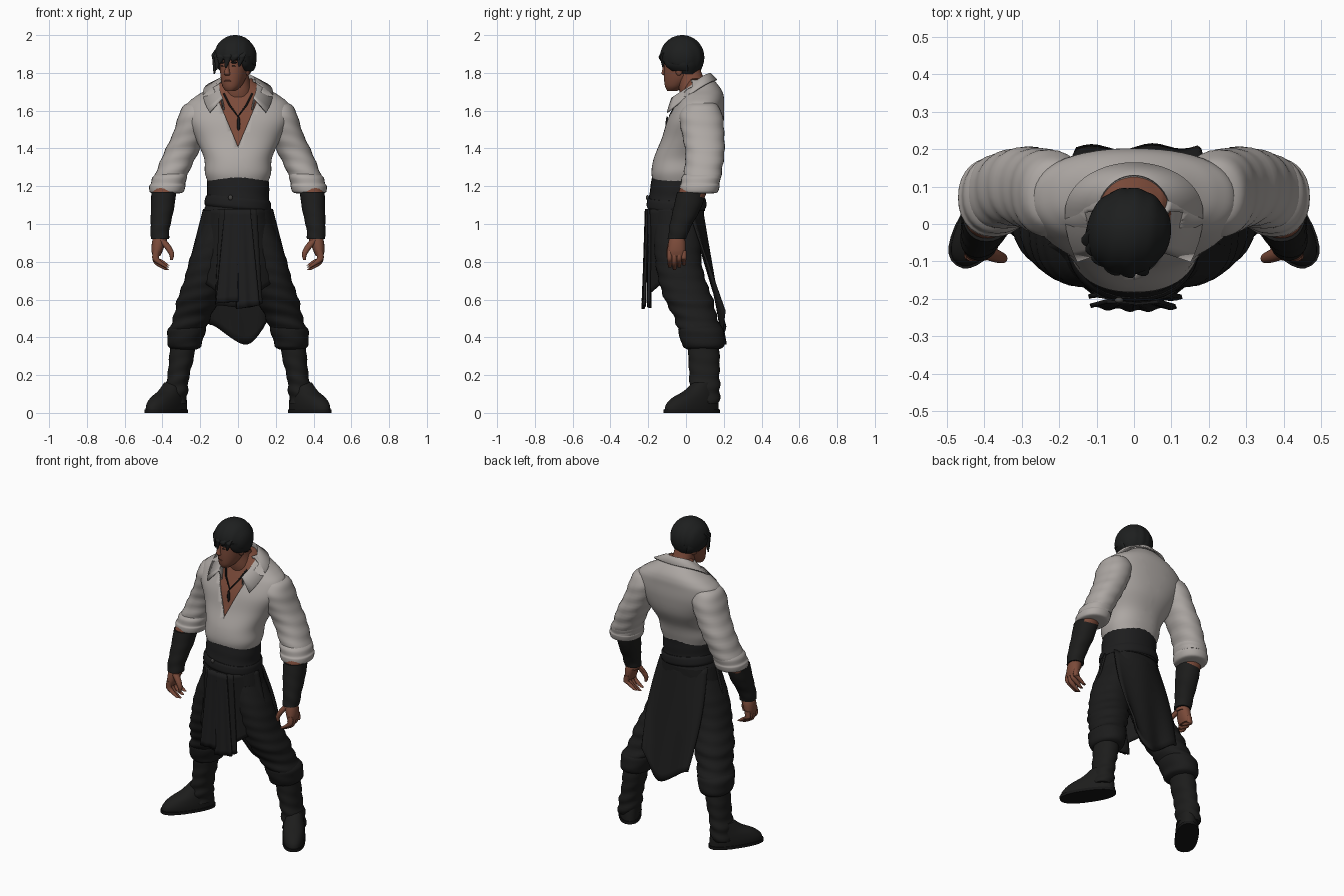
import bpy
import bmesh
from math import sin, cos, pi, radians, copysign
from mathutils import Vector, Matrix

if "Cube" in bpy.data.objects:
    bpy.data.objects.remove(bpy.data.objects["Cube"], do_unlink=True)


def material(name, red, green, blue):
    mat = bpy.data.materials.new(name)
    mat.use_nodes = True
    colour = (red, green, blue, 1)
    mat.diffuse_color = colour
    shader = next(n for n in mat.node_tree.nodes if n.type == "BSDF_PRINCIPLED")
    shader.inputs["Base Color"].default_value = colour
    shader.inputs["Roughness"].default_value = .8
    return mat


SHIRT = material("shirt_grey", .42, .39, .37)
SKIN = material("tan_skin", .2, .07, .042)
LIPS = material("lip_brown", .14, .045, .03)
CLOTH = material("black_cloth", .0115, .0115, .0115)
SASH = material("sash_charcoal", .0125, .0125, .013)
LEATHER = material("boot_leather", .012, .012, .0115)
SOLE = material("dark_sole", .008, .008, .008)
HAIR = material("black_hair", .0125, .0135, .0135)
METAL = material("dull_metal", .06, .058, .055)


def finish(name, bm, mat, solid=0):
    """Turn a bmesh into a smooth-shaded object, with optional thickness."""
    bmesh.ops.recalc_face_normals(bm, faces=bm.faces)
    mesh = bpy.data.meshes.new(name)
    bm.to_mesh(mesh)
    bm.free()
    mesh.materials.append(mat)
    mesh.shade_smooth()
    mesh.set_sharp_from_angle(angle=radians(45))
    obj = bpy.data.objects.new(name, mesh)
    bpy.context.collection.objects.link(obj)
    if solid:
        mod = obj.modifiers.new("thickness", "SOLIDIFY")
        mod.thickness = solid
    return obj


def spline(rings, steps):
    """Smooth curve through a list of (x, y, z, x radius, y radius)."""
    pts = [Vector(r) for r in rings]
    last = len(pts) - 1
    out = []
    for i in range(last):
        a, b, c, d = pts[max(i - 1, 0)], pts[i], pts[i + 1], pts[min(i + 2, last)]
        for s in range(steps):
            t = s / steps
            out.append(b + (c - a) * (t / 2) + (2 * a - 5 * b + 4 * c - d) * (t * t / 2)
                       + (3 * b - a - 3 * c + d) * (t ** 3 / 2))
    return out + [pts[last]]


def loft_mesh(rings, segs=28, steps=6, power=2.2, fold=0, side=1, at=(0, 0), turn=0):
    """Skin stacked level rings, top to bottom; fold adds creases further down."""
    bm = bmesh.new()
    spin = Matrix.Rotation(radians(turn), 3, "Z")
    path = spline(rings, steps)
    rows = []
    for i, (x, y, z, rx, ry) in enumerate(path):
        row = []
        for k in range(segs):
            a = 2 * pi * k / segs
            c, s = cos(a), sin(a)
            crease = 1 + fold * (i / len(path)) * sin(z * 85 + 2 * c + s)
            px = x + max(rx, .002) * crease * copysign(abs(c) ** (2 / power), c)
            py = y + max(ry, .002) * crease * copysign(abs(s) ** (2 / power), s)
            v = spin @ Vector((px, py, z)) + Vector((*at, 0))
            row.append(bm.verts.new((v.x * side, v.y, v.z)))
        rows.append(row)
    for up, low in zip(rows, rows[1:]):
        for k in range(segs):
            n = (k + 1) % segs
            bm.faces.new((up[k], up[n], low[n], low[k]))
    bm.faces.new(rows[0])
    bm.faces.new(rows[-1])
    return bm


def loft(name, mat, rings, **options):
    return finish(name, loft_mesh(rings, **options), mat)


def blob(name, mat, centre, size, at=(0, 0), turn=0):
    bm = bmesh.new()
    bmesh.ops.create_icosphere(bm, subdivisions=3, radius=1)
    spin = Matrix.Rotation(radians(turn), 3, "Z")
    for v in bm.verts:
        local = Vector(p * q + r for p, q, r in zip(v.co, size, centre))
        v.co = spin @ local + Vector((*at, 0))
    return finish(name, bm, mat)


def sheet(rows):
    bm = bmesh.new()
    grid = [[bm.verts.new(p) for p in row] for row in rows]
    for up, low in zip(grid, grid[1:]):
        for k in range(len(up) - 1):
            bm.faces.new((up[k], up[k + 1], low[k + 1], low[k]))
    return bm


def panel(name, mat, corners, bulge=0, tip=0, flare=0, pleat=0, side=1):
    """Hanging cloth between four corners: top left, top right, bottom right, bottom left."""
    tl, tr, br, bl = (Vector(c) for c in corners)
    n = 16
    rows = []
    for j in range(n + 1):
        v = j / n
        row = []
        for i in range(n + 1):
            u = i / n
            p = tl.lerp(tr, u).lerp(bl.lerp(br, u), v)
            p.x *= side * (1 + flare * sin(pi * v))
            p.y += bulge * sin(pi * u) * (1 - v) + pleat * v * sin(u * 4 * pi)
            p.z -= tip * sin(pi * u ** 1.5) * v
            row.append(p)
        rows.append(row)
    return finish(name, sheet(rows), mat, solid=.012)


# Torso: skin underneath, open shirt on top
torso = [(0, .07, 1.77, .085, .072), (0, .08, 1.715, .16, .105), (0, .08, 1.675, .225, .12),
         (0, .07, 1.63, .272, .132), (0, .05, 1.55, .275, .15), (0, .025, 1.45, .225, .155),
         (0, -.02, 1.35, .18, .15), (0, -.038, 1.27, .175, .145), (0, -.04, 1.21, .155, .13)]
loft("chest", SKIN, [(x, y, z, rx - .013, ry - .013) for x, y, z, rx, ry in torso[:-2]],
     segs=40, power=2.3)
loft("neck", SKIN, [(-.01, 0, 1.86, .058, .06), (-.005, .025, 1.78, .062, .066),
                    (0, .045, 1.7, .075, .08), (0, .06, 1.64, .08, .08)])

shirt = loft_mesh(torso, segs=56, power=2.3)
base, slope = 1.41, .42
for way in (1, -1):
    bmesh.ops.bisect_plane(shirt, geom=shirt.verts[:] + shirt.edges[:] + shirt.faces[:],
                           plane_co=(0, 0, base), plane_no=(way, 0, -slope))
opening = []
for f in shirt.faces:
    c = f.calc_center_median()
    in_vee = c.z > base and c.y < .03 and abs(c.x) < slope * (c.z - base)
    if in_vee or c.z > 1.76:
        opening.append(f)
bmesh.ops.delete(shirt, geom=opening, context="FACES")
finish("shirt", shirt, SHIRT, solid=.009)

# Folded collar, open at the front, with pointed tips
stand, crest, fall = [], [], []
for i in range(33):
    a = radians(125) * (i / 16 - 1)
    s, c = sin(a), cos(a)
    front = (1 - c) / 2
    top = 1.8 - .19 * front ** 1.5
    point = max(abs(i / 16 - 1) - .7, 0)
    stand.append((.085 * s, .03 + (.09 if c > 0 else .15) * c, top - .07))
    crest.append((.098 * s, .025 + (.105 if c > 0 else .18) * c, top))
    fall.append((.185 * s, .03 + (.135 if c > 0 else .23) * c, top - .035 - .13 * point))
finish("collar", sheet([stand, crest, fall]), SHIRT, solid=.009)

# Necklace and pendant
cord = bpy.data.curves.new("necklace", "CURVE")
cord.dimensions = "3D"
cord.bevel_depth = .005
line = cord.splines.new("POLY")
beads = [(-.075, -.015, 1.69), (-.045, -.058, 1.63), (0, -.086, 1.57),
         (.045, -.058, 1.63), (.075, -.015, 1.69)]
line.points.add(len(beads) - 1)
for point, bead in zip(line.points, beads):
    point.co = (*bead, 1)
cord.materials.append(SOLE)
bpy.context.collection.objects.link(bpy.data.objects.new("necklace", cord))
blob("pendant", SOLE, (.003, -.1, 1.53), (.009, .008, .04))

# Head, turned toward its right
pose = dict(at=(-.015, -.02), turn=-25)
loft("head", SKIN, [(0, 0, 1.97, .04, .05), (0, -.003, 1.92, .072, .09), (0, -.008, 1.85, .073, .09),
                    (0, -.02, 1.78, .064, .08), (0, -.042, 1.73, .048, .053),
                    (0, -.058, 1.705, .026, .026)], **pose)
loft("nose", SKIN, [(0, -.092, 1.86, .008, .01), (0, -.1, 1.815, .012, .016),
                    (0, -.1, 1.795, .017, .018), (0, -.094, 1.785, .01, .01)], segs=12, **pose)
blob("mouth", LIPS, (0, -.092, 1.758), (.024, .009, .006), **pose)
for side in (1, -1):
    label = "left" if side > 0 else "right"
    blob(label + "_ear", SKIN, (side * .068, .012, 1.815), (.011, .02, .03), **pose)
    blob(label + "_eye", SOLE, (side * .03, -.087, 1.836), (.012, .008, .004), **pose)
    blob(label + "_eyebrow", HAIR, (side * .032, -.088, 1.855), (.021, .01, .005), **pose)
    loft(label + "_side_hair", HAIR, [(side * .078, -.005, 1.89, .03, .075), (side * .078, .005, 1.84, .026, .065),
                                      (side * .07, .02, 1.81, .014, .045)], **pose)

# Hair cap with a slanted hairline, and loose locks
cap = bmesh.new()
bmesh.ops.create_icosphere(cap, subdivisions=5, radius=1)
spin = Matrix.Rotation(radians(pose["turn"]), 3, "Z")
for v in cap.verts:
    x, y, z = v.co
    ridge = 1 + .012 * sin(14 * x + 5 * y)
    hairline = 1.845 - .03 * y
    point = Vector((x * .112 * ridge, y * .118 * ridge, max(1.882 + z * .118, hairline)))
    v.co = spin @ point + Vector((*pose["at"], 0))
finish("hair", cap, HAIR)
for i, (x, drop) in enumerate([(-.08, .085), (-.06, .065), (-.035, .03), (.005, .055), (.04, .02), (.07, .045)]):
    y = -.112 + 6 * x * x
    loft(f"hair_lock_{i}", HAIR, [(x, y + .045, 1.935, .014, .01), (x, y + .006, 1.895, .026, .013),
                                 (x, y + .002, 1.875, .02, .012),
                                 (x - .008, y, 1.88 - drop, .004, .004)], segs=12, **pose)
loft("nape_hair", HAIR, [(0, .045, 1.87, .095, .064), (0, .045, 1.835, .086, .06),
                         (0, .045, 1.795, .062, .042)], **pose)

# Hips, sash and buckle
loft("hips", CLOTH, [(0, -.05, 1.1, .17, .145), (0, -.05, 1, .19, .145), (0, -.05, .9, .2, .13),
                     (0, -.04, .8, .15, .1), (0, -.03, .76, .09, .06)])
loft("sash", SASH, [(0, -.04, 1.25, .16, .14), (0, -.045, 1.2, .165, .143),
                    (0, -.05, 1.13, .165, .147), (0, -.05, 1.07, .18, .152)], fold=.012)
belt = loft("hip_belt", SASH, [(0, 0, .03, .166, .15), (0, 0, .015, .174, .156),
                               (0, 0, -.015, .178, .158), (0, 0, -.03, .172, .151)])
belt.location = (0, -.05, 1.11)
belt.rotation_euler.y = radians(6)
blob("buckle", METAL, (-.04, -.204, 1.14), (.012, .008, .014))

# Hanging cloth: back tail, front apron and strips
panel("back_tail", CLOTH, [(-.17, .02, 1.08), (.17, .02, 1.08), (.17, .21, .54), (-.155, .205, .47)],
      bulge=.07, tip=.15, flare=.14, pleat=.008)
panel("front_apron", CLOTH, [(-.1, -.195, 1.08), (.1, -.195, 1.08), (.13, -.2, .58), (-.12, -.2, .57)],
      bulge=-.015, tip=.02, pleat=.006)
panel("front_strip_right", SASH, [(-.07, -.212, 1.08), (.002, -.215, 1.08),
                                  (.002, -.232, .59), (-.115, -.225, .58)], pleat=.004)
panel("front_strip_left", SASH, [(-.002, -.218, 1.08), (.065, -.212, 1.08),
                                 (.115, -.225, .57), (-.005, -.235, .55)], pleat=.004)

for side in (1, -1):
    label = "left" if side > 0 else "right"
    panel(label + "_skirt_flap", CLOTH, [(.06, -.2, 1.08), (.185, -.05, 1.08),
                                         (.27, -.06, .75), (.11, -.19, .64)],
          bulge=-.045, side=side)

    # Arms: sleeve, rolled cuff, forearm and bracer
    loft(label + "_sleeve", SHIRT, [(.2, .08, 1.645, .05, .06), (.212, .08, 1.625, .078, .09),
                                   (.222, .08, 1.57, .094, .115), (.252, .09, 1.48, .092, .112),
                                   (.3, .1, 1.38, .091, .104), (.345, .09, 1.28, .087, .1),
                                   (.37, .078, 1.21, .087, .1)], fold=.035, side=side)
    loft(label + "_cuff", SHIRT, [(.352, .085, 1.265, .083, .096), (.362, .08, 1.245, .092, .104),
                                 (.37, .075, 1.215, .091, .102), (.374, .072, 1.2, .096, .106),
                                 (.378, .068, 1.17, .089, .1), (.38, .066, 1.162, .07, .08)],
         side=side)
    loft(label + "_forearm", SKIN, [(.38, .05, 1.22, .06, .07), (.395, .03, 1.15, .062, .073),
                                   (.41, -.045, .93, .036, .038), (.412, -.048, .9, .036, .04)], side=side)
    loft(label + "_bracer", LEATHER, [(.393, .03, 1.17, .066, .077), (.4, .005, 1.08, .061, .073),
                                     (.412, -.033, .98, .051, .056), (.414, -.047, .92, .048, .049)],
         fold=.04, side=side)

    # Hands: palm, curled fingers and thumb
    loft(label + "_palm", SKIN, [(.412, -.048, .935, .036, .038), (.42, -.048, .9, .036, .046),
                                (.428, -.05, .86, .03, .048), (.432, -.05, .83, .02, .046)],
         side=side, segs=20)
    for n in range(4):
        y = -.086 + .025 * n
        lift = .012 * abs(n - 1)
        loft(f"{label}_finger_{n}", SKIN, [(.431, y, .86, .018, .014), (.436, y, .82, .018, .014),
                                          (.418, y, .785 + lift, .02, .013),
                                          (.375, y, .757 + lift, .012, .009)],
             side=side, segs=10)
    loft(label + "_thumb", SKIN, [(.402, -.072, .915, .022, .02), (.37, -.085, .875, .02, .017),
                                 (.352, -.092, .84, .014, .013), (.352, -.092, .81, .007, .007)],
         side=side, segs=10)

    # Legs: baggy trousers gathered over the boots
    loft(label + "_trouser_leg", CLOTH, [(.1, -.05, 1, .085, .115), (.125, -.045, .9, .103, .125),
                                        (.155, -.04, .8, .105, .122), (.18, -.02, .7, .106, .125),
                                        (.212, .015, .6, .11, .128), (.238, .045, .52, .1, .115),
                                        (.268, .075, .44, .096, .116), (.28, .088, .39, .088, .108)],
         fold=.06, side=side)
    loft(label + "_trouser_cuff", CLOTH, [(.258, .07, .47, .085, .1), (.27, .078, .44, .102, .12),
                                         (.28, .088, .39, .094, .118), (.282, .092, .35, .086, .108),
                                         (.285, .092, .335, .06, .08)], fold=.03, side=side)

    # Boots: creased shaft, foot turned outward and sole
    loft(label + "_boot_shaft", LEATHER, [(.29, .09, .4, .064, .08), (.298, .095, .3, .066, .083),
                                         (.315, .097, .2, .058, .08), (.328, .1, .12, .062, .08),
                                         (.335, .1, .05, .06, .075)], fold=.09, side=side)
    step = dict(at=(.38, .03), turn=34, side=side)
    loft(label + "_boot_foot", LEATHER, [(0, .08, .16, .05, .064), (0, .055, .115, .057, .098),
                                        (0, .022, .08, .063, .138), (0, .004, .045, .066, .16),
                                        (0, 0, .012, .064, .166)], **step)
    loft(label + "_boot_sole", SOLE, [(0, 0, .018, .068, .17), (0, 0, 0, .068, .17)],
         steps=1, power=2.4, **step)
